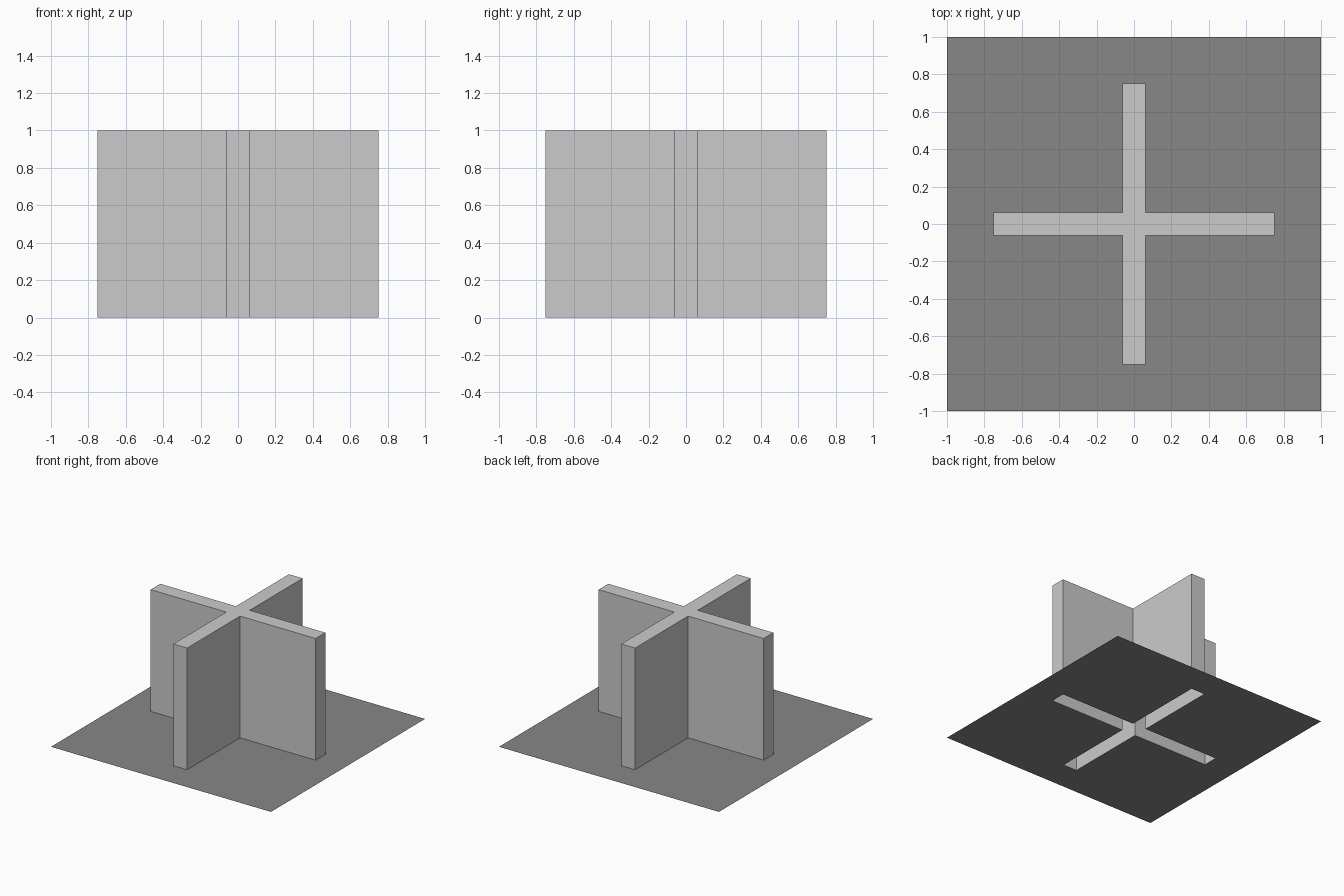
import bpy, bmesh

if "Cube" in bpy.data.objects:
    bpy.data.objects.remove(bpy.data.objects["Cube"])

HALF, ARM, THICK, HEIGHT = 1.0, 0.75, 0.0625, 1.0
LINES = [-HALF, -ARM, -THICK, THICK, ARM, HALF]


def in_cross(x, y):
    a, b = sorted((abs(x), abs(y)))
    return a < THICK and b < ARM


def make_sheet(name, keep_cross, height=0.0):
    """Flat sheet cut to the cross, or to the ground around it; optional walls."""
    bm = bmesh.new()
    for x0, x1 in zip(LINES, LINES[1:]):
        for y0, y1 in zip(LINES, LINES[1:]):
            if in_cross((x0 + x1) / 2, (y0 + y1) / 2) == keep_cross:
                corners = ((x0, y0), (x1, y0), (x1, y1), (x0, y1))
                bm.faces.new([bm.verts.new((x, y, height)) for x, y in corners])
    bmesh.ops.remove_doubles(bm, verts=bm.verts[:], dist=1e-5)
    if height:
        # Merge the cap, then drop its border to the ground, leaving the base open
        bmesh.ops.dissolve_limit(bm, angle_limit=0.01, verts=bm.verts[:], edges=bm.edges[:])
        border = [e for e in bm.edges if e.is_boundary]
        new = bmesh.ops.extrude_edge_only(bm, edges=border)["geom"]
        for v in new:
            if isinstance(v, bmesh.types.BMVert):
                v.co.z = 0.0
        bmesh.ops.recalc_face_normals(bm, faces=bm.faces[:])
    mesh = bpy.data.meshes.new(name)
    bm.to_mesh(mesh)
    bm.free()
    obj = bpy.data.objects.new(name, mesh)
    bpy.context.collection.objects.link(obj)
    return obj


# Hollow crossed walls with a closed top
make_sheet("crossed_walls", True, HEIGHT)

# Dark ground sheet with a cross-shaped opening
ground = make_sheet("ground_sheet", False)
dark = bpy.data.materials.new("dark_grey")
dark.diffuse_color = (0.245, 0.245, 0.245, 1)
dark.use_nodes = True
dark.node_tree.nodes["Principled BSDF"].inputs["Base Color"].default_value = dark.diffuse_color
ground.data.materials.append(dark)
